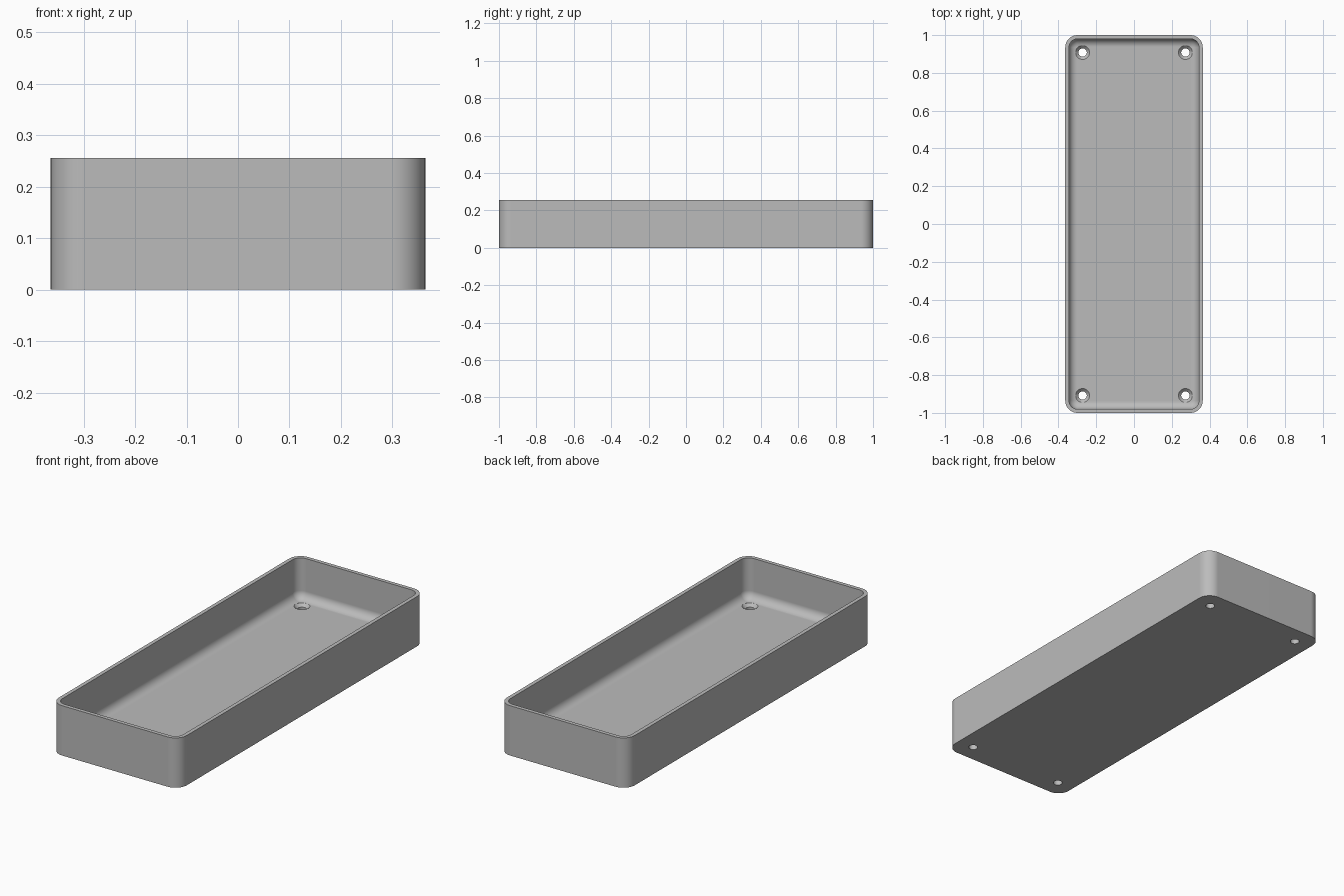
import bpy, bmesh, math

if "Cube" in bpy.data.objects:
    bpy.data.objects.remove(bpy.data.objects["Cube"], do_unlink=True)

HALF_X, HALF_Y, HEIGHT = 0.364, 1.0, 0.256
CORNER, WALL, FLOOR, FILLET = 0.065, 0.02, 0.046, 0.042
STEPS = 10

grey = bpy.data.materials.new("mid grey")
grey.use_nodes = True
COLOR = (0.5, 0.5, 0.5, 1)
grey.diffuse_color = COLOR
grey.node_tree.nodes["Principled BSDF"].inputs["Base Color"].default_value = COLOR


def make_object(name, bm):
    bmesh.ops.recalc_face_normals(bm, faces=bm.faces)
    mesh = bpy.data.meshes.new(name)
    bm.to_mesh(mesh)
    bm.free()
    mesh.materials.append(grey)
    obj = bpy.data.objects.new(name, mesh)
    bpy.context.collection.objects.link(obj)
    return obj


def rounded_ring(bm, inset, z):
    """Loop of vertices around a rounded rectangle inset from the outside."""
    radius = max(CORNER - inset, 0.004)
    cx, cy = HALF_X - inset - radius, HALF_Y - inset - radius
    ring = []
    for quarter, (sx, sy) in enumerate([(1, 1), (-1, 1), (-1, -1), (1, -1)]):
        for i in range(STEPS + 1):
            a = (quarter + i / STEPS) * math.pi / 2
            ring.append(bm.verts.new((sx * cx + radius * math.cos(a),
                                      sy * cy + radius * math.sin(a), z)))
    return ring


def loft(bm, rings):
    """Skin consecutive loops and cap both ends."""
    for low, high in zip(rings, rings[1:]):
        for i in range(len(low)):
            j = (i + 1) % len(low)
            bm.faces.new((low[i], low[j], high[j], high[i]))
    bm.faces.new(rings[0])
    bm.faces.new(rings[-1])


# Tray shell: outer wall, rim, inner wall, rounded inner foot, floor
profile = [(0, 0), (0, HEIGHT), (WALL, HEIGHT)]
for i in range(STEPS + 1):
    a = i / STEPS * math.pi / 2
    profile.append((WALL + FILLET * (1 - math.cos(a)),
                    FLOOR + FILLET * (1 - math.sin(a))))
bm = bmesh.new()
loft(bm, [rounded_ring(bm, inset, z) for inset, z in profile])
tray = make_object("tray", bm)

# Countersunk screw holes near the four corners
bm = bmesh.new()
for sx in (-1, 1):
    for sy in (-1, 1):
        rings = []
        for r, z in [(0.022, -0.05), (0.022, FLOOR - 0.015),
                     (0.037, FLOOR), (0.037, FLOOR + 0.05)]:
            rings.append([bm.verts.new((sx * 0.272 + r * math.cos(k * math.pi / 16),
                                        sy * 0.908 + r * math.sin(k * math.pi / 16), z))
                          for k in range(32)])
        loft(bm, rings)
cutter = make_object("screw_hole_cutter", bm)
cutter.hide_render = True

bpy.ops.object.select_all(action="DESELECT")
tray.select_set(True)
bpy.context.view_layer.objects.active = tray
cut = tray.modifiers.new("screw holes", "BOOLEAN")
cut.operation, cut.solver, cut.object = "DIFFERENCE", "EXACT", cutter
bpy.ops.object.modifier_apply(modifier=cut.name)
bpy.data.objects.remove(cutter, do_unlink=True)

# Smooth rounded faces, crisp edges, flat floor
bpy.ops.object.shade_smooth_by_angle(angle=math.radians(30))
weighted = tray.modifiers.new("even shading", "WEIGHTED_NORMAL")
weighted.keep_sharp = True
